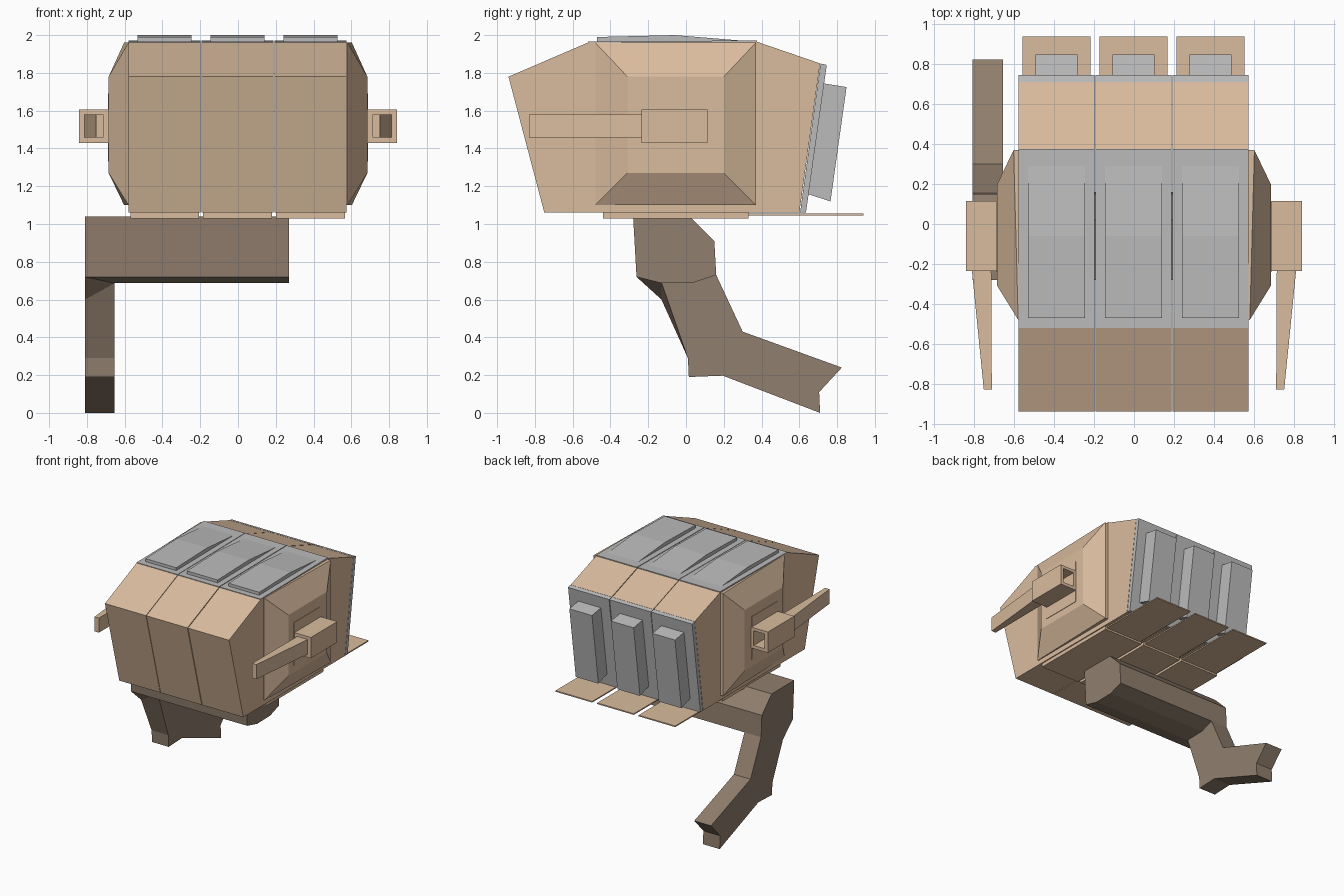
import bpy
import bmesh

cube = bpy.data.objects.get("Cube")
if cube:
    bpy.data.objects.remove(cube)


def material(name, color):
    m = bpy.data.materials.new(name)
    m.use_nodes = True
    m.diffuse_color = (*color, 1)
    m.node_tree.nodes["Principled BSDF"].inputs["Base Color"].default_value = (*color, 1)
    return m


TAN = material("tan", (0.70, 0.50, 0.34))
BROWN = material("brown", (0.28, 0.21, 0.153))
GREY = material("grey", (0.50, 0.50, 0.50))


def loft(name, rings, mat):
    """Join rings of equal point count and cap both ends."""
    bm = bmesh.new()
    vs = [[bm.verts.new(p) for p in ring] for ring in rings]
    n = len(vs[0])
    for a, b in zip(vs, vs[1:]):
        for i in range(n):
            j = (i + 1) % n
            bm.faces.new((a[i], a[j], b[j], b[i]))
    bm.faces.new(vs[0])
    bm.faces.new(vs[-1])
    bmesh.ops.remove_doubles(bm, verts=bm.verts, dist=0.0005)
    bmesh.ops.recalc_face_normals(bm, faces=bm.faces)
    me = bpy.data.meshes.new(name)
    bm.to_mesh(me)
    bm.free()
    me.materials.append(mat)
    ob = bpy.data.objects.new(name, me)
    bpy.context.collection.objects.link(ob)
    return ob


def prism(name, x0, x1, profile, mat):
    """Extrude a (y, z) profile along x."""
    return loft(name, [[(x, y, z) for y, z in profile] for x in (x0, x1)], mat)


def rect(a0, a1, b0, b1):
    return [(a0, b0), (a1, b0), (a1, b1), (a0, b1)]


# Side profiles of the three repeated hull segments
HULL = [(-0.94, 1.78), (-0.52, 1.96), (0.375, 1.965), (0.71, 1.85),
        (0.60, 1.06), (-0.75, 1.06)]
ROOF = [(-0.52, 1.958), (-0.52, 1.965), (0.375, 1.972), (0.375, 1.96)]
ROOF_PANEL = [(-0.47, 1.96), (-0.47, 1.99), (-0.06, 2.0), (0.33, 1.968)]
BACK = [(0.712, 1.85), (0.745, 1.842), (0.635, 1.06), (0.604, 1.06)]
BACK_BOX = [(0.725, 1.745), (0.85, 1.725), (0.765, 1.12), (0.64, 1.16)]

for label, x in (("right", -0.388), ("middle", -0.003), ("left", 0.384)):
    w = 0.1905
    prism(f"hull_{label}", x - w, x + w, HULL, TAN)
    prism(f"roof_plate_{label}", x - w, x + w, ROOF, GREY)
    prism(f"roof_panel_{label}", x - 0.143, x + 0.143, ROOF_PANEL, GREY)
    prism(f"back_plate_{label}", x - w, x + w, BACK, GREY)
    prism(f"back_box_{label}", x - 0.105, x + 0.105, BACK_BOX, GREY)
    prism(f"belly_slab_{label}", x - 0.182, x + 0.182, rect(-0.44, 0.33, 1.03, 1.065), TAN)
    prism(f"rear_flap_{label}", x - 0.17, x + 0.17, rect(0.33, 0.94, 1.045, 1.055), TAN)

# Side bulges and guns, mirrored left and right
for label, s in (("left", 1), ("right", -1)):
    outer = [(s * 0.685, y, z) for y, z in rect(-0.31, 0.20, 1.27, 1.78)]
    base = [(s * (0.603 if y > 0 else 0.58), y, z)
            for y, z in rect(-0.48, 0.37, 1.10, 1.96)]
    root = [(s * 0.55, y, z) for _, y, z in base]
    loft(f"side_bulge_{label}", [root, base, outer], TAN)
    prism(f"gun_mount_{label}", s * 0.68, s * 0.689, rect(-0.24, 0.11, 1.33, 1.69), TAN)

    def section(y, x0, x1, z0, z1):
        return [(s * x, y, z) for x, z in rect(x0, x1, z0, z1)]

    # Housing is hollow at the back
    loft(f"gun_housing_{label}", [
        section(-0.235, 0.68, 0.842, 1.43, 1.605),
        section(0.115, 0.68, 0.842, 1.43, 1.605),
        section(0.115, 0.71, 0.812, 1.457, 1.58),
        section(-0.2, 0.71, 0.812, 1.457, 1.58)], TAN)
    loft(f"gun_barrel_{label}", [
        section(-0.23, 0.715, 0.812, 1.457, 1.58),
        section(-0.83, 0.712, 0.752, 1.457, 1.58)], TAN)

# Cross beam under the hull
BEAM = [(-0.28, 1.04), (-0.262, 0.72), (-0.13, 0.687), (0.04, 0.69),
        (0.16, 0.73), (0.15, 0.91), (0.02, 1.04)]
prism("leg_beam", -0.81, 0.27, BEAM, BROWN)

# Bent leg, chamfered where it meets the beam
LOWER = [(0.01, 0.29), (0.015, 0.19), (0.195, 0.197), (0.71, 0.0), (0.705, 0.11),
         (0.825, 0.24), (0.30, 0.43), (0.16, 0.73), (0.04, 0.69), (-0.13, 0.687)]
outer_leg = LOWER + [(-0.262, 0.72), (-0.13, 0.60)]
inner_leg = LOWER + [(-0.13, 0.687), (-0.128, 0.685)]
loft("leg", [[(-0.81, y, z) for y, z in outer_leg],
             [(-0.655, y, z) for y, z in inner_leg]], BROWN)
